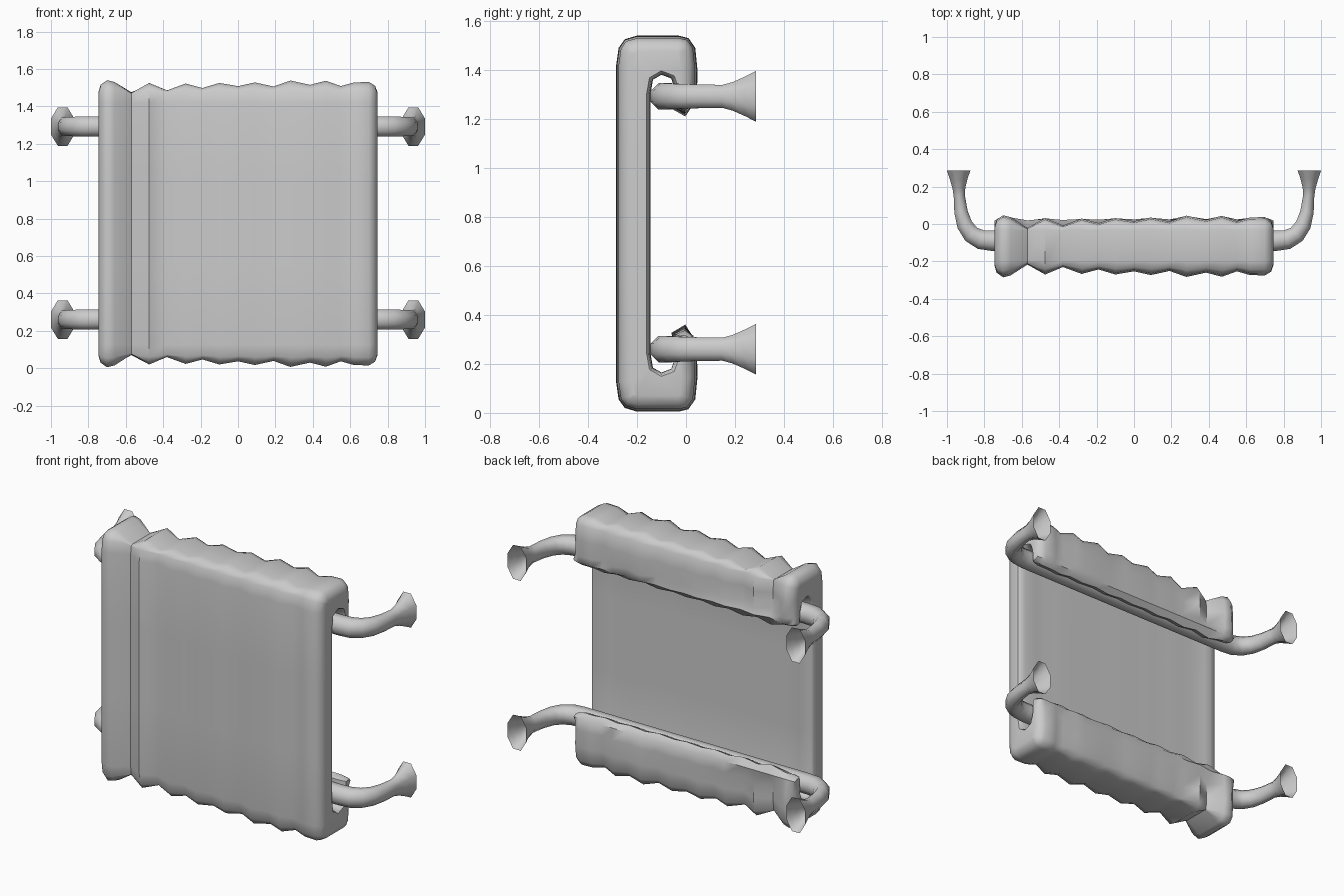
import bpy, bmesh, math
from mathutils import Vector

if "Cube" in bpy.data.objects:
    bpy.data.objects.remove(bpy.data.objects["Cube"])


def loft(name, rings, caps, angle):
    """Skin a list of closed rings into one smooth mesh."""
    bm = bmesh.new()
    vs = [[bm.verts.new(p) for p in r] for r in rings]
    n = len(rings[0])
    for a, b in zip(vs, vs[1:]):
        for i in range(n):
            j = (i + 1) % n
            bm.faces.new((a[i], a[j], b[j], b[i]))
    if caps:
        bm.faces.new(vs[0])
        bm.faces.new(vs[-1])
    bmesh.ops.recalc_face_normals(bm, faces=bm.faces[:])
    if caps:
        bmesh.ops.triangulate(bm, faces=[f for f in bm.faces if len(f.verts) > 4])
    me = bpy.data.meshes.new(name)
    bm.to_mesh(me)
    bm.free()
    ob = bpy.data.objects.new(name, me)
    bpy.context.collection.objects.link(ob)
    bpy.ops.object.select_all(action='DESELECT')
    ob.select_set(True)
    bpy.context.view_layer.objects.active = ob
    bpy.ops.object.shade_smooth_by_angle(angle=math.radians(angle))
    return ob


# towel: upper half of its side outline (y, z, how strongly a pleat pinches it)
half = [(-.285, 1.0, 1), (-.285, 1.42, 1), (-.275, 1.49, 1), (-.25, 1.525, 1),
        (-.2, 1.54, 1), (-.03, 1.54, 1), (.01, 1.53, 1), (.038, 1.49, 1),
        (.047, 1.40, 1), (.045, 1.30, 1), (.03, 1.255, .2), (-.005, 1.237, -.4),
        (-.04, 1.25, -.3), (-.045, 1.32, .1), (-.06, 1.365, .1), (-.10, 1.38, .1),
        (-.135, 1.36, .2), (-.145, 1.30, .25), (-.145, 1.0, .25)]
lower = []
for y, z, w in reversed(half):
    drop = .025 if y > -.06 and z < 1.3 else 0   # lower hem is a little longer
    lower.append((y, 1.545 - z + drop, w))
outline = half + lower
pts = [Vector((p[0], p[1])) for p in outline]
norms = []
for i in range(len(pts)):
    t = (pts[(i + 1) % len(pts)] - pts[i - 1]).normalized()
    norms.append(Vector((-t.y, t.x)))

# pleats: (x, inset of the outline)
pleats = [(-.745, .06), (-.735, .025), (-.70, 0), (-.66, .01), (-.57, .068),
          (-.475, .015), (-.38, .055), (-.28, .018), (-.19, .042), (-.1, .015),
          (0, .032), (.09, .012), (.19, .034), (.28, .002), (.385, .025),
          (.47, .003), (.55, .032), (.62, .012), (.70, .01), (.733, .03), (.745, .065)]
rings = []
for x, d in pleats:
    ring = []
    end = abs(x) > .73
    for p, nrm, (_, _, w) in zip(pts, norms, outline):
        q = p - nrm * d * (max(w, .25) if end else w)
        ring.append((x, q.x, q.y))
    rings.append(ring)
loft("towel", rings, True, 50)

# bars: half path (x, y, width radius, height radius), mirrored in x
side = [(.4, -.09, .054, .054), (.76, -.09, .054, .054), (.82, -.083, .052, .054),
        (.87, -.055, .047, .052), (.905, -.005, .042, .05), (.925, .065, .036, .048),
        (.934, .15, .03, .047), (.936, .19, .034, .058), (.9375, .24, .047, .08),
        (.9375, .285, .0625, .103)]
path = [(-x, y, a, b) for x, y, a, b in reversed(side)] + side
SIDES = 8


def bar(name, z):
    rings = []
    for i, (x, y, rh, rv) in enumerate(path):
        if i in (0, len(path) - 1):
            t = Vector((0, 1 if i else -1))
        else:
            p, q = path[i - 1], path[i + 1]
            t = Vector((q[0] - p[0], q[1] - p[1])).normalized()
        ring = []
        for k in range(SIDES):
            a = math.tau * (k + .5) / SIDES
            s = 1 / math.cos(math.pi / SIDES)
            u, v = rh * s * math.cos(a), rv * s * math.sin(a)
            ring.append((x - t.y * u, y + t.x * u, z + v))
        rings.append(ring)
    loft(name, rings, False, 60)


bar("upper_bar", 1.292)
bar("lower_bar", .26)
